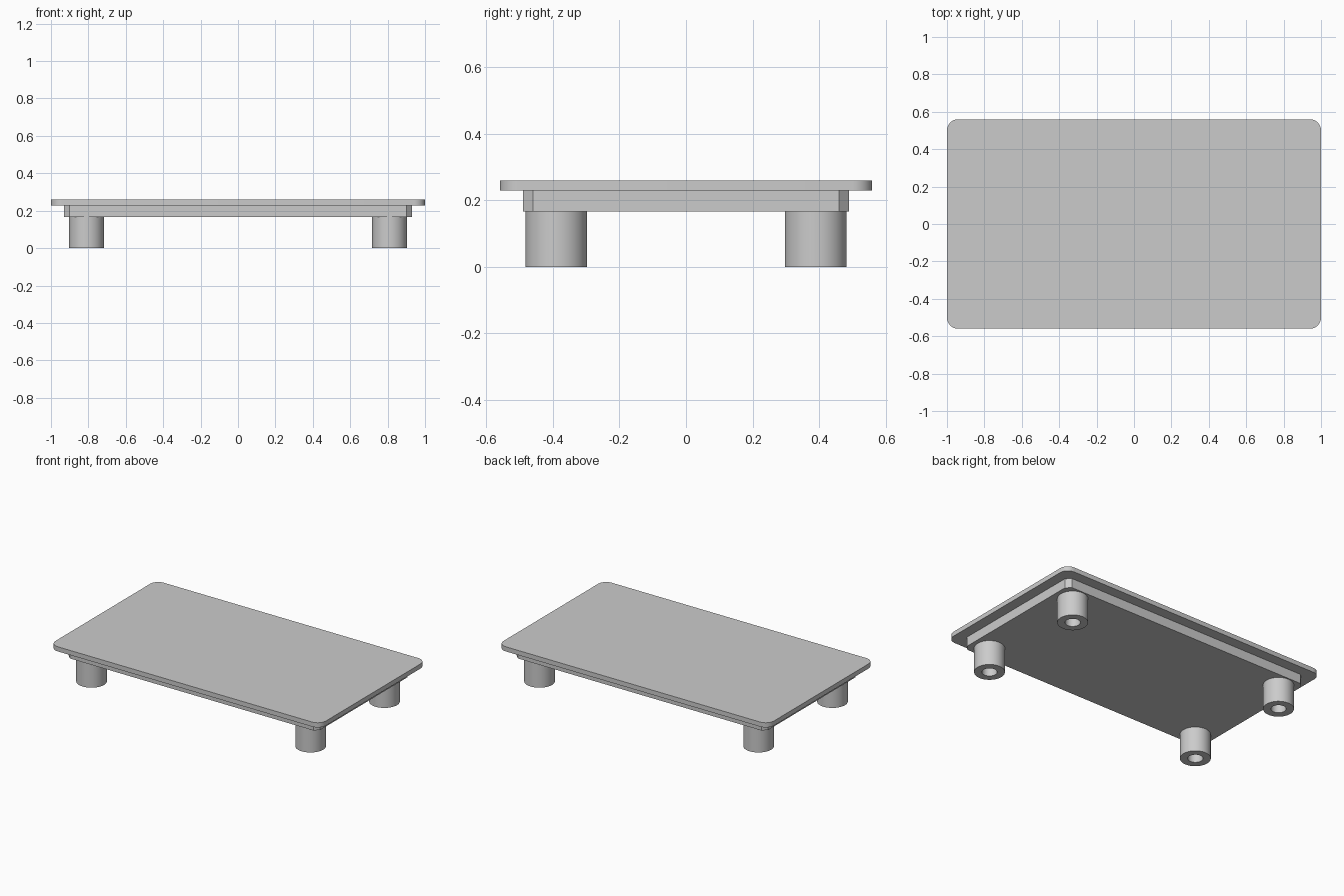
import bpy
import bmesh
from math import radians, tau
from mathutils import Vector

cube = bpy.data.objects.get("Cube")
if cube:
    bpy.data.objects.remove(cube, do_unlink=True)

grey = bpy.data.materials.new("plain grey")
grey.use_nodes = True
colour = (0.6, 0.6, 0.6, 1)
grey.diffuse_color = colour
grey.node_tree.nodes["Principled BSDF"].inputs["Base Color"].default_value = colour


def finish(bm, name):
    bmesh.ops.recalc_face_normals(bm, faces=bm.faces)
    mesh = bpy.data.meshes.new(name)
    bm.to_mesh(mesh)
    bm.free()
    mesh.materials.append(grey)
    obj = bpy.data.objects.new(name, mesh)
    bpy.context.collection.objects.link(obj)
    bpy.ops.object.select_all(action='DESELECT')
    obj.select_set(True)
    bpy.context.view_layer.objects.active = obj
    return obj


def slab(name, half_x, half_y, bottom, top, corner, segments):
    """Flat board whose four upright corners are rounded or chamfered."""
    bm = bmesh.new()
    bmesh.ops.create_cube(bm, size=2)
    for v in bm.verts:
        v.co = Vector((v.co.x * half_x, v.co.y * half_y, top if v.co.z > 0 else bottom))
    upright = [e for e in bm.edges if abs(e.verts[0].co.z - e.verts[1].co.z) > 0.01]
    bmesh.ops.bevel(bm, geom=upright, offset=corner, segments=segments,
                    profile=0.5, affect='EDGES')
    return finish(bm, name)


def hollow_leg(name, x, y, outer, inner, height):
    """Tube made by spinning its rectangular wall section."""
    bm = bmesh.new()
    section = [bm.verts.new((x + r, y, z)) for r, z in
               ((inner, 0), (outer, 0), (outer, height), (inner, height))]
    edges = [bm.edges.new((section[i], section[(i + 1) % 4])) for i in range(4)]
    bmesh.ops.spin(bm, geom=section + edges, cent=(x, y, 0), axis=(0, 0, 1),
                   angle=tau, steps=48, use_duplicate=False)
    bmesh.ops.remove_doubles(bm, verts=bm.verts, dist=0.0001)
    finish(bm, name)
    bpy.ops.object.shade_smooth_by_angle(angle=radians(30))


# Rounded top board
slab("top_board", 1.0, 0.56, 0.229, 0.26, 0.06, 8)
bpy.ops.object.shade_smooth_by_angle(angle=radians(30))

# Chamfered board beneath it
slab("under_board", 0.93, 0.49, 0.166, 0.229, 0.03, 1)

# Four tubular legs
for side, x in (("left", 0.81), ("right", -0.81)):
    for end, y in (("front", -0.39), ("back", 0.39)):
        hollow_leg(f"{end}_{side}_leg", x, y, 0.093, 0.046, 0.166)
